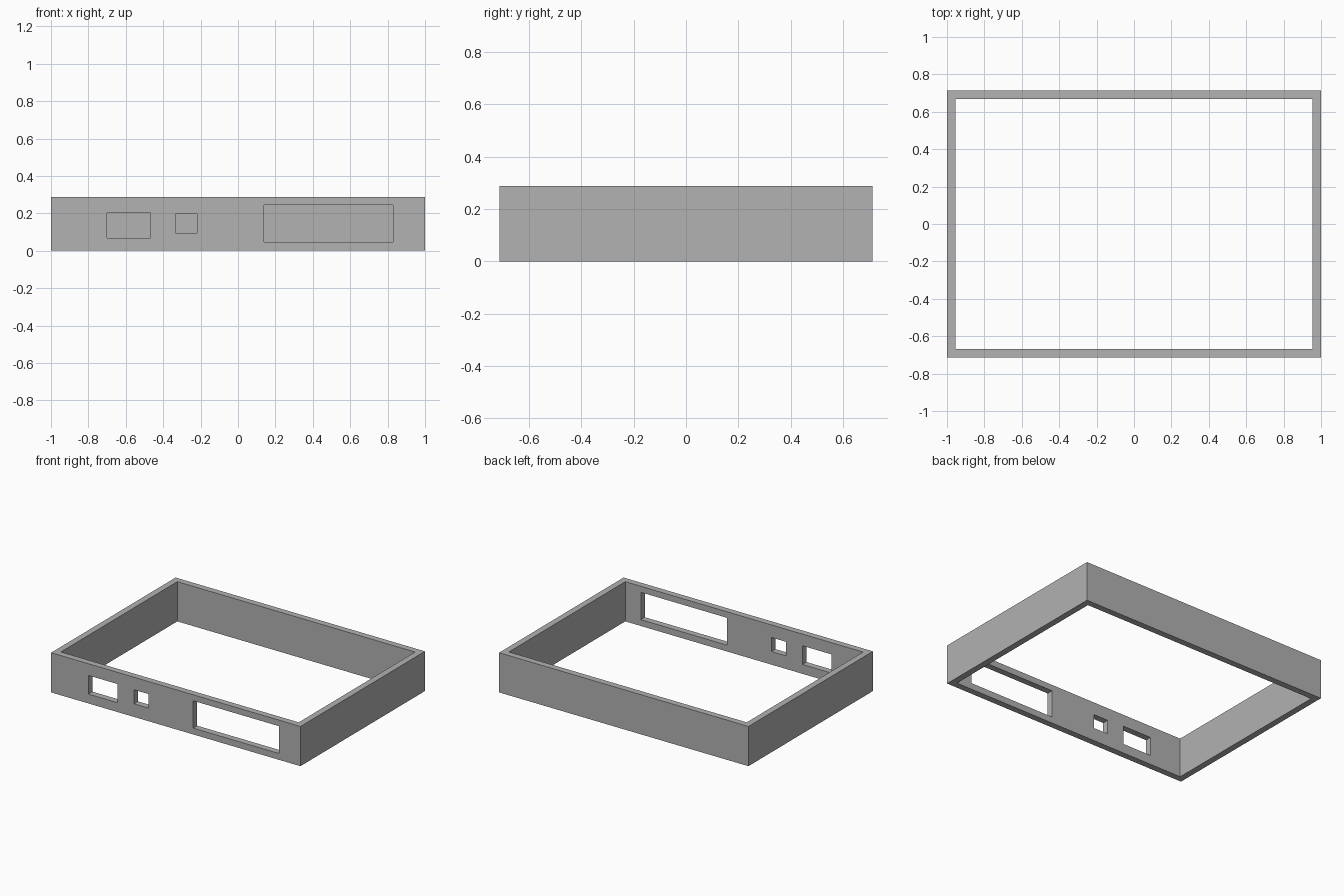
import bpy

default_cube = bpy.data.objects.get("Cube")
if default_cube:
    bpy.data.objects.remove(default_cube, do_unlink=True)

HALF_X, HALF_Y, HEIGHT, WALL = 1.0, 0.713, 0.288, 0.046

grey = bpy.data.materials.new("grey")
grey.use_nodes = True
colour = (0.445, 0.445, 0.445, 1)
grey.diffuse_color = colour
grey.node_tree.nodes["Principled BSDF"].inputs["Base Color"].default_value = colour


def box(name, low, high):
    """Axis-aligned box between two corners."""
    centre = [(a + b) / 2 for a, b in zip(low, high)]
    bpy.ops.mesh.primitive_cube_add(size=1, location=centre)
    obj = bpy.context.object
    obj.name = name
    obj.scale = [b - a for a, b in zip(low, high)]
    bpy.ops.object.transform_apply(location=True, rotation=False, scale=True)
    obj.data.materials.append(grey)
    return obj


def cut(target, cutter):
    """Subtract the cutter, then remove it."""
    cutter.hide_render = True
    mod = target.modifiers.new(cutter.name, 'BOOLEAN')
    mod.operation = 'DIFFERENCE'
    mod.solver = 'EXACT'
    mod.object = cutter
    bpy.context.view_layer.objects.active = target
    bpy.ops.object.modifier_apply(modifier=mod.name)
    bpy.data.objects.remove(cutter, do_unlink=True)


# Rectangular wall frame, open at top and bottom
frame = box("case_frame", (-HALF_X, -HALF_Y, 0), (HALF_X, HALF_Y, HEIGHT))
inner_x, inner_y = HALF_X - WALL, HALF_Y - WALL
cut(frame, box("interior_cutter", (-inner_x, -inner_y, -WALL),
               (inner_x, inner_y, HEIGHT + WALL)))

# Port openings through the front wall: left, right, bottom, top
openings = {
    "medium_port": (-0.70, -0.468, 0.068, 0.203),
    "small_port": (-0.335, -0.218, 0.095, 0.197),
    "wide_port": (0.14, 0.83, 0.046, 0.244),
}
for name, (x0, x1, z0, z1) in openings.items():
    cut(frame, box(name + "_cutter", (x0, -HALF_Y - WALL, z0),
                   (x1, -inner_y + WALL, z1)))
